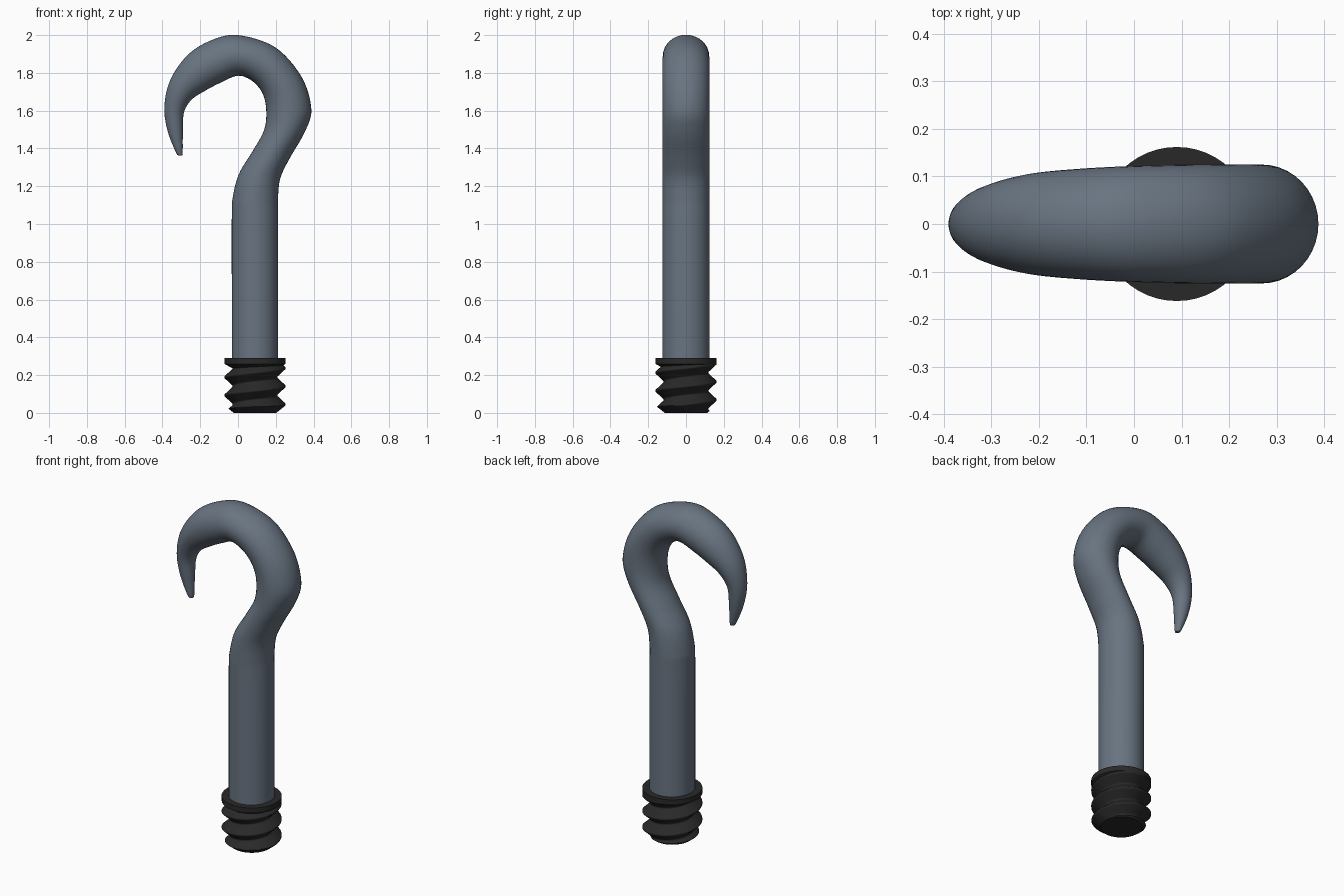
import bpy, bmesh
from math import pi, cos, sin
from mathutils import Vector

if "Cube" in bpy.data.objects:
    bpy.data.objects.remove(bpy.data.objects["Cube"])


def skin(name, rings, colour, angle):
    """Join a list of equal closed rings into a capped tube."""
    bm = bmesh.new()
    rows = [[bm.verts.new(p) for p in ring] for ring in rings]
    n = len(rows[0])
    for a, b in zip(rows, rows[1:]):
        for i in range(n):
            bm.faces.new((a[i], a[(i + 1) % n], b[(i + 1) % n], b[i]))
    bm.faces.new(rows[0][::-1])
    bm.faces.new(rows[-1])
    bmesh.ops.recalc_face_normals(bm, faces=bm.faces)
    me = bpy.data.meshes.new(name)
    bm.to_mesh(me)
    bm.free()
    ob = bpy.data.objects.new(name, me)
    bpy.context.collection.objects.link(ob)
    mat = bpy.data.materials.new(name)
    mat.diffuse_color = (*colour, 1)
    mat.use_nodes = True
    mat.node_tree.nodes["Principled BSDF"].inputs["Base Color"].default_value = mat.diffuse_color
    me.materials.append(mat)
    bpy.ops.object.select_all(action='DESELECT')
    ob.select_set(True)
    bpy.context.view_layer.objects.active = ob
    bpy.ops.object.shade_smooth_by_angle(angle=angle)
    return ob


def catmull(p0, p1, p2, p3, t):
    return [0.5 * (2 * b + (c - a) * t + (2 * a - 5 * b + 4 * c - d) * t * t
                   + (3 * b - a - 3 * c + d) * t ** 3)
            for a, b, c, d in zip(p0, p1, p2, p3)]


# Hook: outer edge x z, inner edge x z, half width in y
stations = [
    (.213, .26, -.033, .26, .125),
    (.213, .65, -.033, .65, .125),
    (.212, 1.02, -.033, 1.04, .125),
    (.212, 1.14, -.028, 1.14, .125),
    (.225, 1.245, .005, 1.265, .125),
    (.275, 1.35, .077, 1.385, .125),
    (.355, 1.49, .139, 1.50, .125),
    (.388, 1.61, .149, 1.61, .125),
    (.336, 1.78, .128, 1.695, .125),
    (.196, 1.936, .075, 1.757, .125),
    (0, 2.0, 0, 1.785, .122),
    (-.138, 1.974, -.095, 1.747, .116),
    (-.264, 1.897, -.18, 1.702, .105),
    (-.357, 1.766, -.247, 1.657, .082),
    (-.39, 1.62, -.286, 1.59, .057),
    (-.372, 1.49, -.292, 1.485, .040),
    (-.328, 1.378, -.293, 1.375, .020),
    (-.315, 1.364, -.299, 1.364, .009),
]
SEG, SUB = 40, 6
pts = [stations[0]] + stations + [stations[-1]]
samples = [catmull(*pts[i:i + 4], k / SUB)
           for i in range(len(stations) - 1) for k in range(SUB)]
samples.append(stations[-1])
rings = []
for xo, zo, xi, zi, hy in samples:
    c = Vector(((xo + xi) / 2, 0, (zo + zi) / 2))
    u = Vector((xo - xi, 0, zo - zi)) / 2
    rings.append([c + u * cos(2 * pi * i / SEG) + Vector((0, hy * sin(2 * pi * i / SEG), 0))
                  for i in range(SEG)])
skin("hook", rings, (.14, .175, .22), pi / 3)

# Threaded end: right-handed helix, chamfered foot and plain collar on top
CX, ROOT, CREST, PITCH, TOP = .09, .118, .162, .096, .29
N, ROWS = 48, 116


def thread_radius(a, z):
    t = ((z - .045) / PITCH - a / (2 * pi)) % 1
    d = min(t, 1 - t) * 2                      # 0 at crest, 1 at root
    r = CREST - (CREST - ROOT) * min(1, max(0, (d - .08) / .84))
    r = max(r, min(CREST, ROOT + (z - .235) * 1.8))
    return min(r, .112 + z * 1.3)


rings = []
for j in range(ROWS + 1):
    z = TOP * j / ROWS
    ring = []
    for i in range(N):
        a = 2 * pi * i / N
        r = thread_radius(a, z)
        ring.append((CX + r * cos(a), r * sin(a), z))
    rings.append(ring)
skin("threaded_end", rings, (.022, .022, .022), pi / 6)
